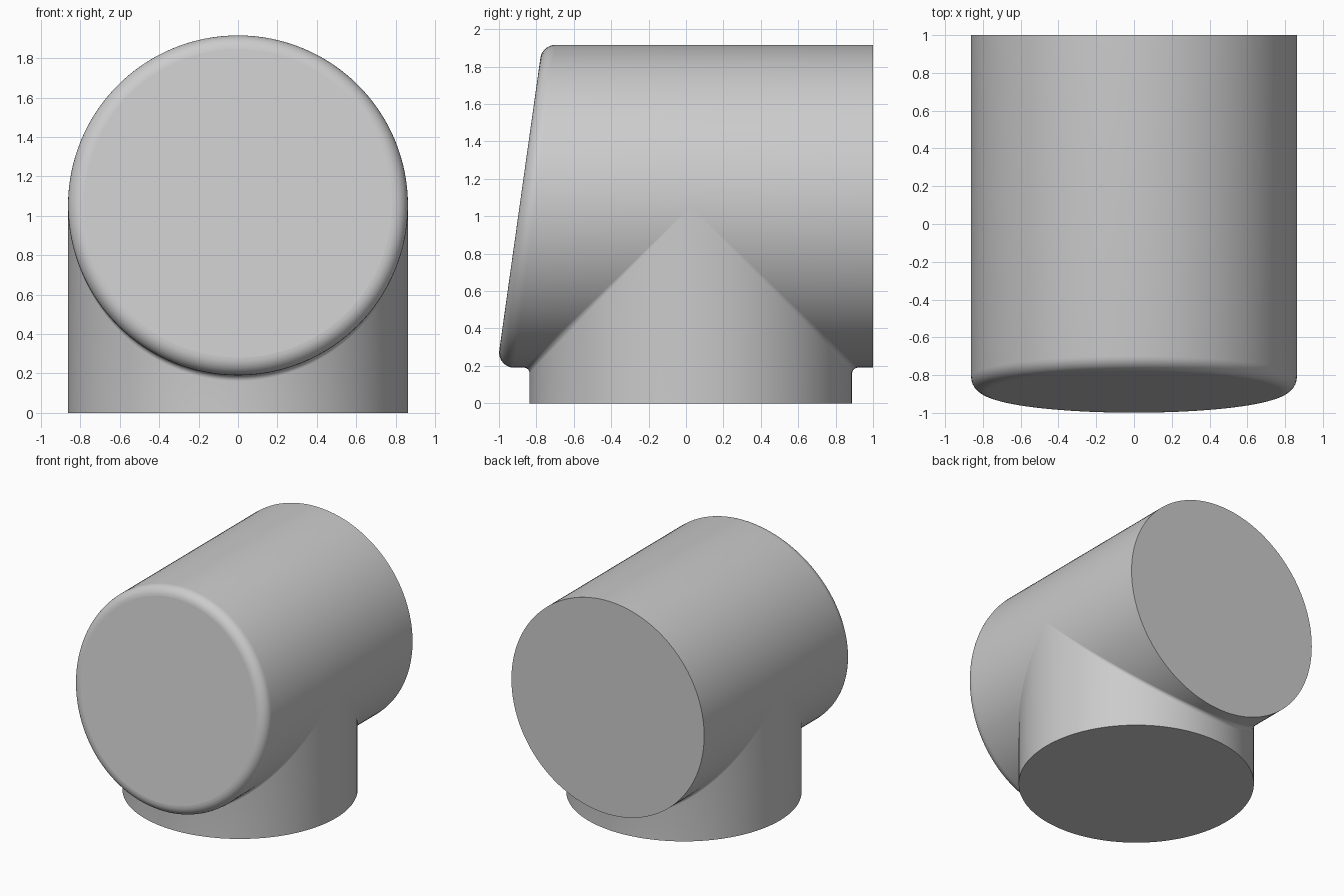
import bpy, bmesh, math
from mathutils import Vector

if "Cube" in bpy.data.objects:
    bpy.data.objects.remove(bpy.data.objects["Cube"])

R = 0.8625          # radius of both tubes
AXIS_Z = 1.053      # height of the horizontal tube's axis
POST_Y = 0.026      # centre of the upright tube
ROUND = 0.08        # rounding of the slanted front rim
FILLET = 0.03       # fillet where the tubes meet
TILT = math.radians(8)
N = 128             # sides
STEPS = 8           # steps across each rounding

grey = bpy.data.materials.new("light grey")
grey.diffuse_color = (0.6, 0.6, 0.6, 1)
grey.use_nodes = True
grey.node_tree.nodes["Principled BSDF"].inputs["Base Color"].default_value = grey.diffuse_color


def loft(name, rings, cap_start, cap_end):
    """Skin a list of closed rings, with optional flat end caps."""
    bm = bmesh.new()
    loops = [[bm.verts.new(p) for p in ring] for ring in rings]
    for a, b in zip(loops, loops[1:]):
        for i in range(N):
            j = (i + 1) % N
            bm.faces.new((a[i], a[j], b[j], b[i]))
    caps = []
    if cap_start:
        caps.append(bm.faces.new(loops[0]))
    if cap_end:
        caps.append(bm.faces.new(loops[-1]))
    bmesh.ops.remove_doubles(bm, verts=bm.verts, dist=1e-5)
    bmesh.ops.recalc_face_normals(bm, faces=bm.faces)
    mesh = bpy.data.meshes.new(name)
    bm.to_mesh(mesh)
    bm.free()
    mesh.materials.append(grey)
    obj = bpy.data.objects.new(name, mesh)
    bpy.context.collection.objects.link(obj)
    bpy.ops.object.select_all(action='DESELECT')
    obj.select_set(True)
    bpy.context.view_layer.objects.active = obj
    bpy.ops.object.shade_smooth_by_angle(angle=math.radians(35))
    for f in mesh.polygons:          # keep end caps flat
        if len(f.vertices) > 4:
            f.use_smooth = False
    return obj


angles = [2 * math.pi * i / N for i in range(N)]

# Horizontal tube: flat back, slanted front with a rolling-ball rounded rim
front_normal = Vector((0, -math.cos(TILT), math.sin(TILT)))
front_point = Vector((0, -1.0, 0.27))
inner = front_point - front_normal * ROUND
rings = [[Vector((R * math.sin(a), 1, AXIS_Z - R * math.cos(a))) for a in angles]]
for s in range(STEPS + 1):
    ring = []
    for a in angles:
        out = Vector((math.sin(a), 0, -math.cos(a)))
        c = out * (R - ROUND) + Vector((0, 0, AXIS_Z))
        c.y = inner.y + (c.z - inner.z) * math.tan(TILT)
        turn = out.angle(front_normal)
        t = s / STEPS
        n = (out * math.sin((1 - t) * turn) + front_normal * math.sin(t * turn)) / math.sin(turn)
        ring.append(c + n * ROUND)
    rings.append(ring)
loft("horizontal_tube", rings, True, True)

# Upright tube: trimmed to the horizontal tube, with a small fillet at the joint
rings = [[Vector((R * math.sin(a), POST_Y + R * math.cos(a), 0)) for a in angles]]
for s in range(STEPS + 1):
    ring = []
    t = s / STEPS
    for a in angles:
        sn, cs = math.sin(a), math.cos(a)
        post_dir = Vector((sn, cs, 0))
        tube_dir = Vector((sn, 0, -abs(cs)))
        c = Vector((sn, cs, -abs(cs))) * (R + FILLET)
        n = post_dir.lerp(tube_dir, t).normalized()
        ring.append(c - n * FILLET + Vector((0, POST_Y, AXIS_Z)))
    rings.append(ring)
loft("upright_tube", rings, True, False)
